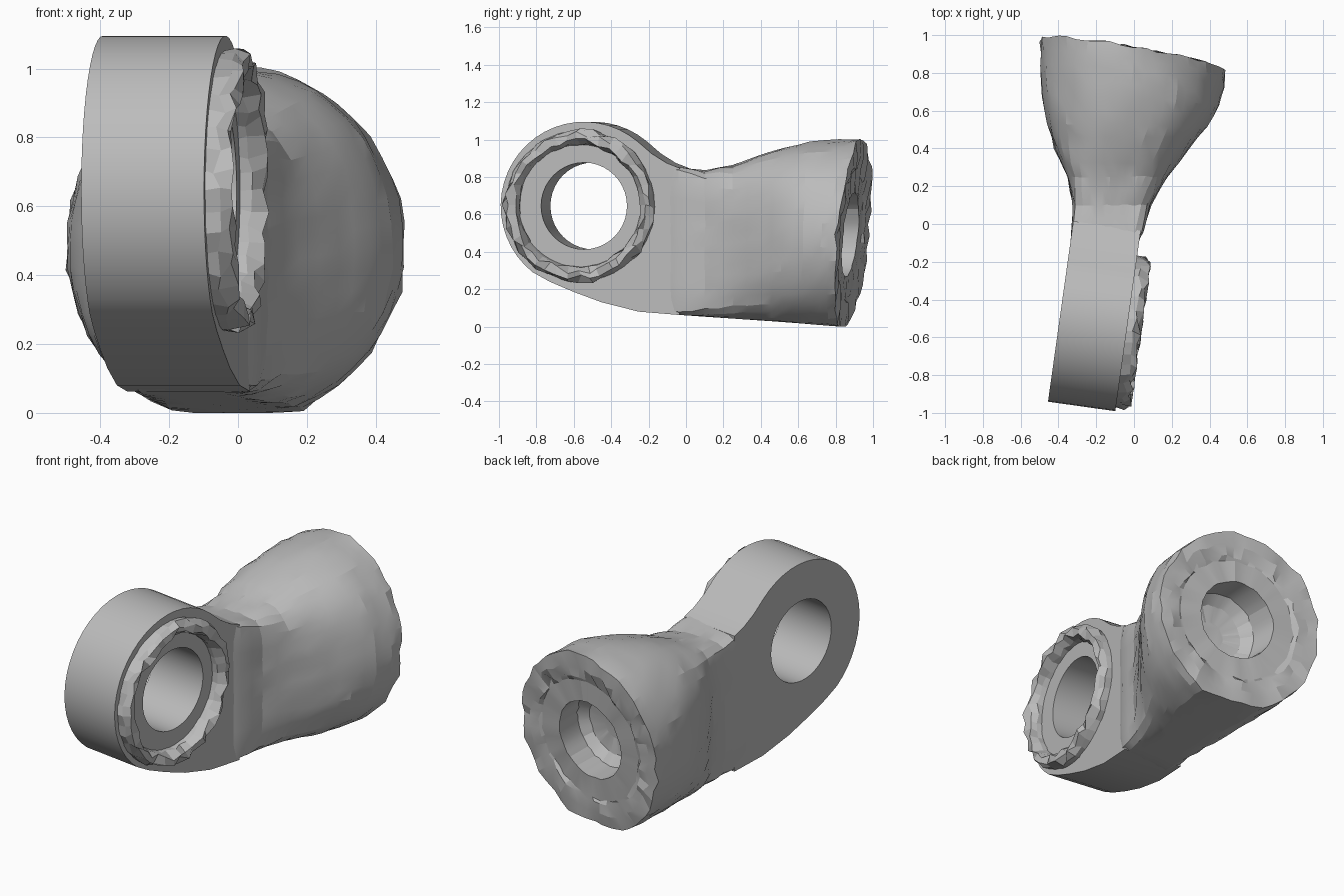
import bpy, bmesh, math, random
from mathutils import Matrix, Vector

random.seed(4)
cube = bpy.data.objects.get("Cube")
if cube:
    bpy.data.objects.remove(cube)

grey = bpy.data.materials.new("cast_grey")
grey.use_nodes = True
grey.diffuse_color = (0.5, 0.5, 0.5, 1)
grey.node_tree.nodes["Principled BSDF"].inputs["Base Color"].default_value = (0.5, 0.5, 0.5, 1)

# The arm is turned slightly about the vertical
TURN = Matrix.Rotation(math.radians(-8), 4, "Z")
EYE = Vector((0, -0.545, 0.645))


def finish(bm, name, angle, matrix=None):
    bmesh.ops.recalc_face_normals(bm, faces=bm.faces)
    mesh = bpy.data.meshes.new(name)
    bm.to_mesh(mesh)
    bm.free()
    if matrix:
        mesh.transform(matrix)
    mesh.materials.append(grey)
    obj = bpy.data.objects.new(name, mesh)
    bpy.context.collection.objects.link(obj)
    bpy.ops.object.select_all(action="DESELECT")
    obj.select_set(True)
    bpy.context.view_layer.objects.active = obj
    if angle:
        bpy.ops.object.shade_smooth_by_angle(angle=math.radians(angle))
    return obj


def bridge(bm, rings):
    n = len(rings[0])
    for a, b in zip(rings, rings[1:]):
        for i in range(n):
            j = (i + 1) % n
            bm.faces.new((a[i], a[j], b[j], b[i]))


def jitter(amount):
    return Vector([random.uniform(-amount, amount) for _ in range(3)])


# Flat arm: rounded eye end, lower sweep, dipped top edge
profile = []
for i in range(25):
    t = math.radians(50 + 182 * i / 24)
    profile.append((EYE.y + 0.45 * math.cos(t), EYE.z + 0.45 * math.sin(t)))
profile += [(-0.73, 0.24), (-0.6, 0.185), (-0.45, 0.13), (-0.25, 0.08), (-0.03, 0.062),
            (-0.03, 0.848), (-0.1, 0.875), (-0.18, 0.925)]
bm = bmesh.new()
sides = [[bm.verts.new((u, y, z)) for y, z in profile] for u in (-0.32, 0.04)]
bridge(bm, sides)
for side in sides:
    bm.faces.new(side)
arm = finish(bm, "arm", 0, TURN)

# Through hole in the eye
bm = bmesh.new()
bmesh.ops.create_cone(bm, cap_ends=True, segments=40, radius1=0.232, radius2=0.232, depth=1.4,
                      matrix=Matrix.Translation(EYE) @ Matrix.Rotation(math.pi / 2, 4, "Y"))
cutter = finish(bm, "hole_cutter", 0, TURN)
cutter.hide_render = True
cut = arm.modifiers.new("hole", "BOOLEAN")
cut.operation = "DIFFERENCE"
cut.solver = "EXACT"
cut.object = cutter
bpy.context.view_layer.objects.active = arm
bpy.ops.object.modifier_apply(modifier=cut.name)
bpy.data.objects.remove(cutter)
bpy.ops.object.select_all(action="DESELECT")
arm.select_set(True)
bpy.ops.object.shade_smooth_by_angle(angle=math.radians(25))

# Rough raised rim round the eye
bm = bmesh.new()
rings = []
for r, u, rough in ((0.405, 0.03, 0), (0.405, 0.075, 0.014), (0.385, 0.108, 0.016),
                    (0.35, 0.108, 0.016), (0.33, 0.07, 0.01), (0.325, 0.03, 0)):
    ring = []
    for i in range(40):
        t = math.tau * i / 40
        p = EYE + Vector((u, r * math.cos(t) - 0.022, r * math.sin(t)))
        ring.append(bm.verts.new(p + jitter(rough)))
    rings.append(ring)
bridge(bm, rings + rings[:1])
finish(bm, "eye_rim", 0, TURN)

# Socket body: y, x range, z range, squareness of right and left halves, tilt
sections = [
    (-0.1, -0.335, 0.02, 0.075, 0.86, 20, 20, 0),
    (-0.04, -0.332, 0.05, 0.062, 0.853, 16, 18, 0),
    (0.1, -0.322, 0.088, 0.052, 0.832, 6, 9, 0),
    (0.25, -0.35, 0.175, 0.035, 0.86, 3.4, 4.5, 0),
    (0.4, -0.42, 0.295, 0.015, 0.915, 2.6, 3, 0),
    (0.52, -0.458, 0.385, 0.0, 0.957, 2.3, 2.5, 0.1),
    (0.65, -0.487, 0.45, -0.015, 0.99, 2.1, 2.2, 0.3),
    (0.78, -0.495, 0.477, -0.025, 1.0, 2, 2.1, 0.65),
    (0.89, -0.495, 0.485, -0.025, 1.0, 2, 2, 1),
]
N = 48


def section_ring(bm, y, x0, x1, z0, z1, right, left, tilt, rough):
    ring = []
    for i in range(N):
        t = math.tau * i / N
        c, s = math.cos(t), math.sin(t)
        power = right if c > 0 else left
        k = (abs(c) ** power + abs(s) ** power) ** (-1 / power)
        x = (x0 + x1) / 2 + (x1 - x0) / 2 * k * c
        z = (z0 + z1) / 2 + (z1 - z0) / 2 * k * s
        p = Vector((x, y + tilt * (0.1 * (z - 0.5) - 0.175 * x), z)) + jitter(rough)
        # Flat underside, falling gently towards the back
        p.z = max(p.z, 0.06 - 0.068 * y)
        ring.append(bm.verts.new(p))
    return ring


bm = bmesh.new()
rings = []
for a, b in zip(sections, sections[1:]):
    for f in (0, 0.5):
        mid = [p + (q - p) * f for p, q in zip(a, b)]
        rings.append(section_ring(bm, *mid, 0.005 if a[0] > 0 else 0.001))
rings.append(section_ring(bm, *sections[-1], 0.01))
# Rough end face, shallow step and blind bore
for r, depth, rough in ((0.43, -0.003, 0.014), (0.37, 0.004, 0.012), (0.35, 0.012, 0.006),
                        (0.225, 0.01, 0.003), (0.22, 0.17, 0.004), (0.17, 0.22, 0.005), (0.08, 0.24, 0)):
    rings.append(section_ring(bm, 0.89 - depth, -r, r, 0.49 - r, 0.49 + r, 2, 2, 1, rough))
bridge(bm, rings)
bm.faces.new(rings[0])
bm.faces.new(rings[-1])
finish(bm, "socket_body", 14)
